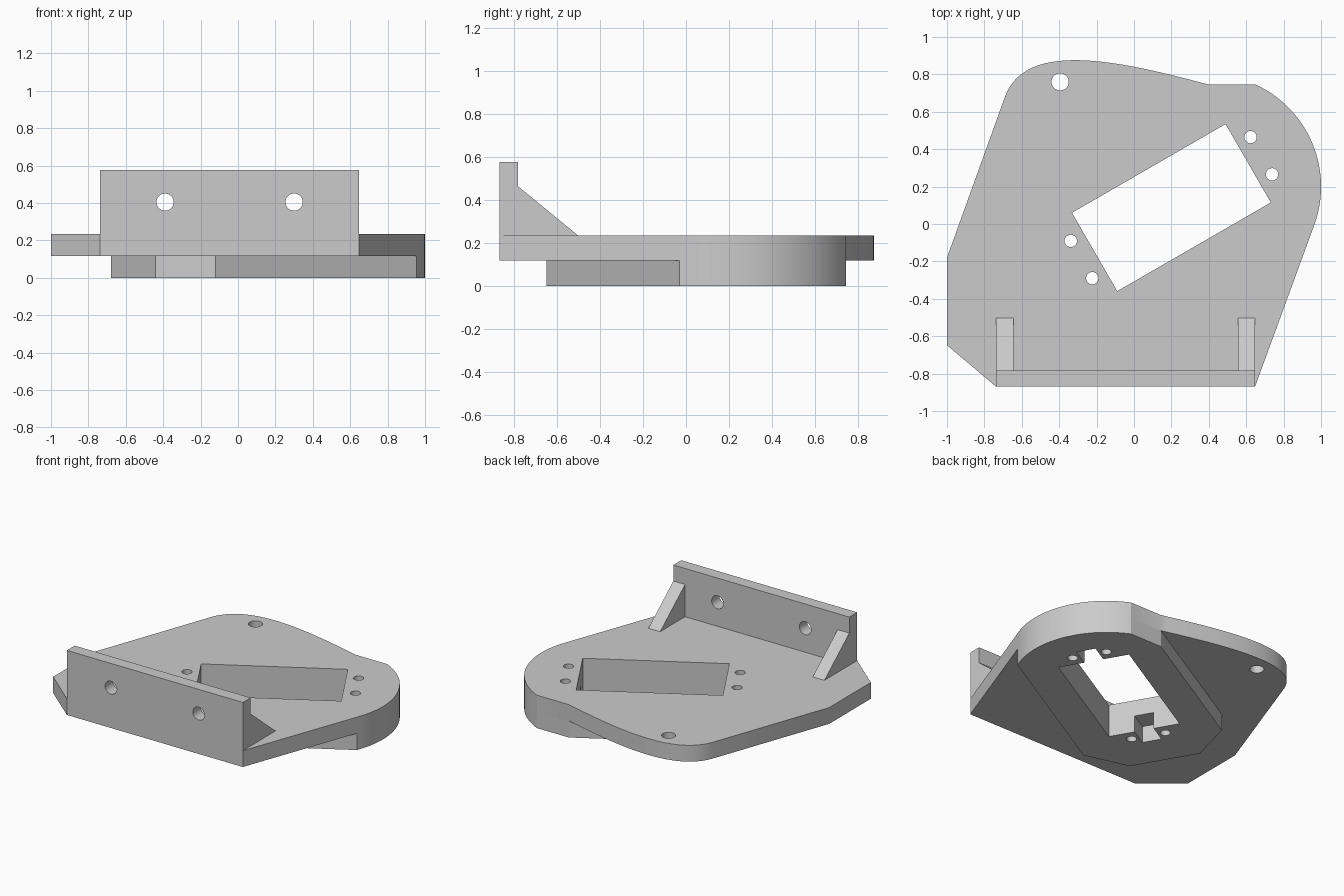
import bpy, bmesh, math
from mathutils import Matrix, Vector

if "Cube" in bpy.data.objects:
    bpy.data.objects.remove(bpy.data.objects["Cube"])

grey = bpy.data.materials.new("plain_grey")
grey.diffuse_color = (0.6, 0.6, 0.6, 1)
grey.use_nodes = True
grey.node_tree.nodes["Principled BSDF"].inputs["Base Color"].default_value = grey.diffuse_color


def circle(cx, cy, r, n=40):
    return [(cx + r * math.cos(2 * math.pi * i / n), cy + r * math.sin(2 * math.pi * i / n))
            for i in range(n)]


def panel(name, outline, lo, hi, holes=(), turn=Matrix()):
    """Extrude a flat outline with holes from lo to hi, then turn it into place."""
    cu = bpy.data.curves.new(name, 'CURVE')
    cu.dimensions, cu.fill_mode, cu.extrude = '2D', 'BOTH', (hi - lo) / 2
    for loop in [outline, *holes]:
        sp = cu.splines.new('POLY')
        sp.points.add(len(loop) - 1)
        for p, (x, y) in zip(sp.points, loop):
            p.co = (x, y, 0, 1)
        sp.use_cyclic_u = True
    tmp = bpy.data.objects.new(name + "_curve", cu)
    bpy.context.collection.objects.link(tmp)
    deps = bpy.context.evaluated_depsgraph_get()
    me = bpy.data.meshes.new_from_object(tmp.evaluated_get(deps))
    bpy.data.objects.remove(tmp)
    bm = bmesh.new()
    bm.from_mesh(me)
    bmesh.ops.remove_doubles(bm, verts=bm.verts, dist=1e-5)
    bm.transform(turn @ Matrix.Translation((0, 0, (lo + hi) / 2)))
    bmesh.ops.recalc_face_normals(bm, faces=bm.faces)
    bm.to_mesh(me)
    bm.free()
    me.shade_smooth()
    me.set_sharp_from_angle(angle=math.radians(25))
    me.materials.clear()
    me.materials.append(grey)
    ob = bpy.data.objects.new(name, me)
    bpy.context.collection.objects.link(ob)
    return ob


# The motor opening is laid out on axes turned 30 degrees
c30, s30 = math.cos(math.pi / 6), math.sin(math.pi / 6)


def tilted(u, v):
    return (0.2 + u * c30 - v * s30, 0.0875 + u * s30 + v * c30)


# Round right end shared by plate and boss
arc = []
for i in range(33):
    a = math.radians(-20 + 85.4 * i / 32)
    arc.append((0.4 + 0.6 * math.cos(a), 0.2 + 0.6 * math.sin(a)))

# Sweeping back edge of the plate
P = [Vector(p) for p in ((0.4, 0.745), (-0.1, 0.88), (-0.58, 0.98), (-0.69, 0.68))]
sweep = []
for i in range(41):
    t = i / 40
    q = ((1 - t) ** 3 * P[0] + 3 * t * (1 - t) ** 2 * P[1]
         + 3 * t * t * (1 - t) * P[2] + t ** 3 * P[3])
    sweep.append((q.x, q.y))

# Openings
screw_holes = [circle(*tilted(u, v), 0.033) for u in (-0.555, 0.555) for v in (-0.115, 0.115)]
L, W, N, D = 0.474, 0.242, 0.065, 0.62
window = [tilted(u, v) for u, v in ((-L, -W), (L, -W), (L, W), (-L, W))]
notched = [tilted(u, v) for u, v in (
    (-L, -W), (L, -W), (L, -N), (D, -N), (D, N), (L, N),
    (L, W), (-L, W), (-L, N), (-D, N), (-D, -N), (-L, -N))]

# Base plate
panel("base_plate",
      [(-1, -0.18), (-1, -0.648), (-0.737, -0.87), (0.647, -0.87)] + arc + sweep,
      0.118, 0.234, [window, circle(-0.395, 0.76, 0.046)] + screw_holes)

# Thick boss under the plate
panel("underside_boss",
      [(-0.594, 0.172), (-0.68, -0.148), (-0.44, -0.564), (-0.12, -0.65), (0.955, -0.03)]
      + arc + [(0.4, 0.745)],
      0, 0.118, [notched] + screw_holes)

# Upright wall across the front, with two bolt holes
upright = Matrix.Rotation(math.pi / 2, 4, 'X')
panel("front_wall", [(-0.737, 0.234), (0.647, 0.234), (0.647, 0.577), (-0.737, 0.577)],
      0.782, 0.87, [circle(x, 0.405, 0.046) for x in (-0.39, 0.30)], upright)

# Sloping braces behind the wall: profile axes (y, z) swept along x
sideways = Matrix(((0, 0, 1, 0), (1, 0, 0, 0), (0, 1, 0, 0), (0, 0, 0, 1)))
for name, x0 in (("left_brace", -0.737), ("right_brace", 0.555)):
    panel(name, [(-0.782, 0.234), (-0.502, 0.234), (-0.782, 0.463)],
          x0, x0 + 0.092, turn=sideways)
